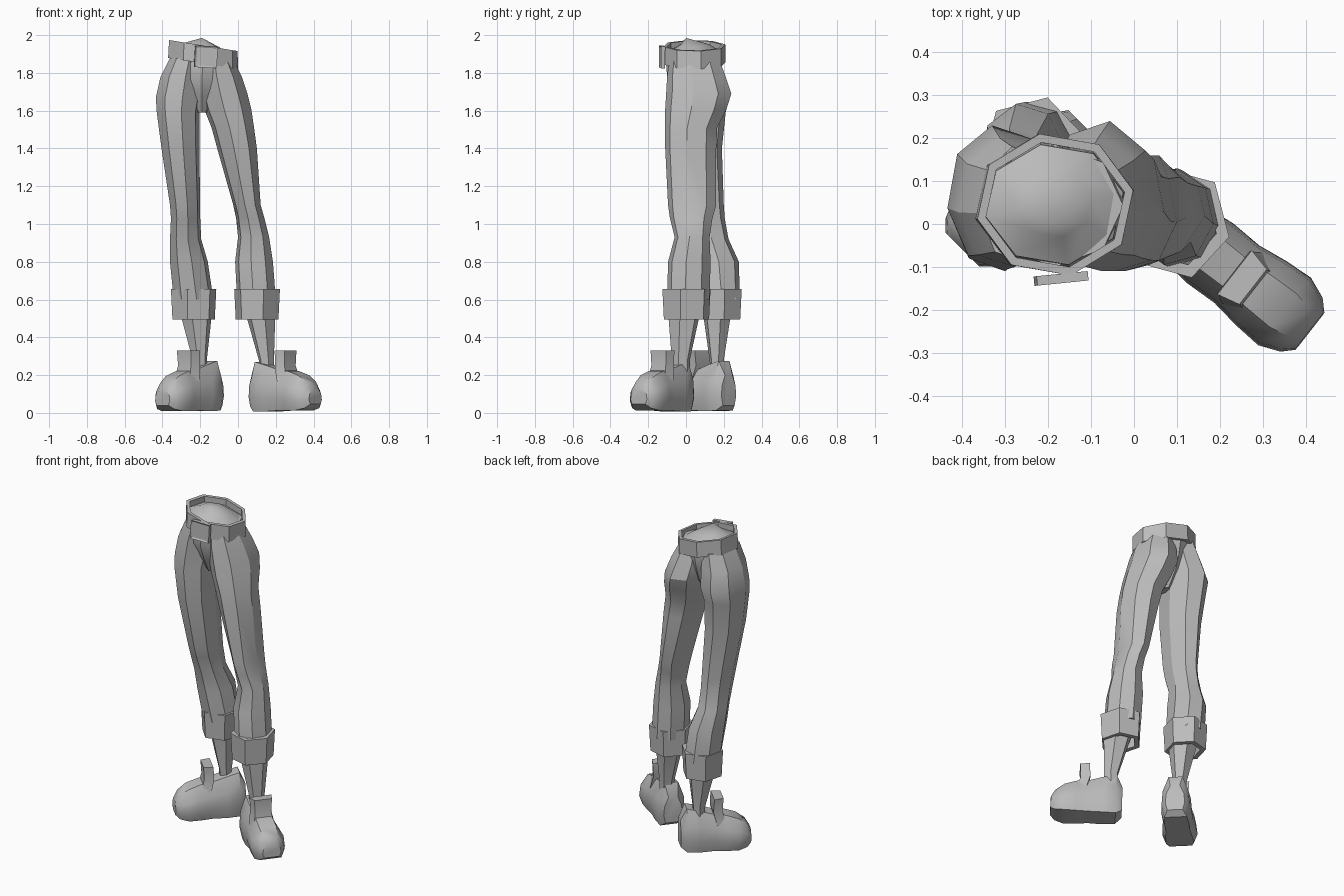
import bpy, bmesh
from math import cos, sin, pi, radians
from mathutils import Vector, Matrix

default = bpy.data.objects.get("Cube")
if default:
    bpy.data.objects.remove(default, do_unlink=True)

grey = bpy.data.materials.new("plain grey")
grey.use_nodes = True
grey.diffuse_color = (0.5, 0.5, 0.5, 1)
grey.node_tree.nodes["Principled BSDF"].inputs["Base Color"].default_value = grey.diffuse_color


def finish(name, bm, smooth_angle=30):
    """Turn a bmesh into a named, shaded object."""
    bmesh.ops.recalc_face_normals(bm, faces=bm.faces[:])
    mesh = bpy.data.meshes.new(name)
    bm.to_mesh(mesh)
    bm.free()
    mesh.materials.append(grey)
    obj = bpy.data.objects.new(name, mesh)
    bpy.context.collection.objects.link(obj)
    bpy.ops.object.select_all(action="DESELECT")
    obj.select_set(True)
    bpy.context.view_layer.objects.active = obj
    bpy.ops.object.shade_smooth_by_angle(angle=radians(smooth_angle))
    return obj


def ring(sides, section, turn=0.0):
    """Horizontal polygon that fills the section's bounds (z, x0, x1, y0, y1)."""
    z, x0, x1, y0, y1 = section
    angles = [turn + 2 * pi * i / sides for i in range(sides)]
    xs, ys = [cos(a) for a in angles], [sin(a) for a in angles]
    fit = lambda v, vs, lo, hi: lo + (hi - lo) * (v - min(vs)) / (max(vs) - min(vs))
    return [Vector((fit(x, xs, x0, x1), fit(y, ys, y0, y1), z)) for x, y in zip(xs, ys)]


def loft(bm, rings, caps=True, closed=False):
    """Skin a stack of equal-sized rings."""
    rows = [[bm.verts.new(p) for p in r] for r in rings]
    pairs = list(zip(rows, rows[1:]))
    if closed:
        pairs.append((rows[-1], rows[0]))
    for low, high in pairs:
        for i in range(len(low)):
            j = (i + 1) % len(low)
            bm.faces.new((low[i], low[j], high[j], high[i]))
    if caps and not closed:
        bm.faces.new(rows[0])
        bm.faces.new(rows[-1])
    return rows


def stack(name, sides, sections, turn=0.0, smooth_angle=30):
    bm = bmesh.new()
    loft(bm, [ring(sides, s, turn) for s in sections])
    return finish(name, bm, smooth_angle)


def grow(section, amount):
    z, x0, x1, y0, y1 = section
    return (z, x0 - amount, x1 + amount, y0 - amount, y1 + amount)


# Trouser legs, from waist to cuff
left_leg = [
    (1.86, -.2, -.02, -.09, .18), (1.78, -.21, .02, -.1, .21), (1.69, -.2, .05, -.105, .24),
    (1.61, -.18, .07, -.11, .215), (1.51, -.14, .085, -.11, .165), (1.4, -.11, .1, -.11, .16),
    (1.1, -.025, .12, -.095, .16), (1.03, -.01, .14, -.085, .14), (.93, 0, .165, -.06, .125),
    (.8, -.015, .185, -.095, .13), (.6, -.005, .2, -.1, .125)]
right_leg = [
    (1.88, -.36, -.18, -.09, .18), (1.78, -.41, -.18, -.1, .2), (1.67, -.435, -.19, -.105, .23),
    (1.59, -.43, -.205, -.11, .21), (1.4, -.405, -.205, -.1, .19), (1.1, -.36, -.2, -.05, .2),
    (1.03, -.355, -.2, -.03, .205), (.92, -.36, -.195, .015, .225), (.8, -.36, -.16, .03, .28),
    (.6, -.34, -.13, .06, .285)]
stack("left_trouser_leg", 8, left_leg, turn=-.15)
stack("right_trouser_leg", 8, right_leg, turn=.15)

# Pelvis joining the two legs
stack("pelvis", 8, [
    (1.59, -.215, -.165, -.02, .08), (1.68, -.28, -.1, -.065, .14),
    (1.77, -.36, -.02, -.1, .17), (1.86, -.365, -.01, -.105, .19),
    (1.9, -.345, -.025, -.1, .185)])

# Rolled cuffs and bare shins
for side, cuff, shin, turn in (
        ("left", (.655, -.02, .222, -.125, .13),
         [(.6, .02, .2, -.1, .09), (.28, .11, .19, -.075, .02), (.2, .11, .19, -.07, .02)], -.25),
        ("right", (.655, -.355, -.115, .05, .295),
         [(.6, -.325, -.13, .08, .25), (.28, -.24, -.165, .125, .2), (.2, -.24, -.165, .13, .2)], .25)):
    bottom = (.495,) + grow(cuff, -.008)[1:]
    inner = [grow(s, -.03) for s in (cuff, bottom)]
    bm = bmesh.new()
    loft(bm, [ring(6, s, turn) for s in (bottom, cuff, inner[0], inner[1])], closed=True)
    finish(side + "_cuff", bm)
    stack(side + "_shin", 6, shin, turn)


# Belt: a tilted octagonal band
def tilt(points):
    return [p + Vector((0, 0, -.16 * (p.x + .185))) for p in points]


low = (1.85, -.37, 0, -.12, .21)
high = (1.945, -.365, -.002, -.12, .21)
bm = bmesh.new()
loft(bm, [tilt(ring(8, s, .2)) for s in (low, high, grow(high, -.02), grow(low, -.02))], closed=True)
finish("belt", bm)

# Domed cap inside the belt
bm = bmesh.new()
rows = loft(bm, [tilt(ring(8, s, .2)) for s in (
    grow(low, -.02), (1.91, -.345, -.025, -.095, .185), (1.95, -.27, -.1, -.03, .12))], caps=False)
apex = bm.verts.new((-.19, .0, 1.985))
for a, b in zip(rows[-1], rows[-1][1:] + rows[-1][:1]):
    bm.faces.new((a, b, apex))
finish("waist_cap", bm, 40)

# Buckle with a recessed middle
bm = bmesh.new()
bmesh.ops.create_cube(bm, size=1, matrix=Matrix.Translation((-.17, -.127, 1.885))
                      @ Matrix.Rotation(.1, 4, "Z") @ Matrix.Rotation(.06, 4, "Y")
                      @ Matrix.Diagonal((.12, .022, .115, 1)))
bm.normal_update()
face = min(bm.faces, key=lambda f: f.normal.y)
bmesh.ops.inset_individual(bm, faces=[face], thickness=.014, depth=-.006)
finish("buckle", bm)


# Shoes: lofted heel to toe, with a raised tongue
def shoe_section(s, half, floor, top):
    shape = ((-.8, 0), (-1, .3), (-.92, .65), (-.5, 1), (.5, 1), (.92, .65), (1, .3), (.8, 0))
    return [Vector((s, half * a, floor + (top - floor) * h)) for a, h in shape]


def shoe(side, x, y, heading, lift):
    place = Matrix.Translation((x, y, 0)) @ Matrix.Rotation(radians(heading), 4, "Z") \
        @ Matrix.Rotation(-lift, 4, "Y")
    bm = bmesh.new()
    loft(bm, [shoe_section(*s) for s in (
        (-.2, .055, .04, .2), (-.165, .08, .012, .275), (-.09, .088, .01, .255),
        (-.01, .085, .012, .23), (.06, .095, .01, .22), (.13, .1, .01, .195),
        (.18, .08, .02, .16), (.205, .055, .04, .12))])
    bmesh.ops.transform(bm, matrix=place, verts=bm.verts[:])
    finish(side + "_shoe", bm, 35)
    bm = bmesh.new()
    loft(bm, [[Vector((s + d, half * w, z)) for d, w in ((-.025, -1), (.03, -.8), (.03, .8), (-.025, 1))]
              for s, half, z in ((.03, .075, .17), (.01, .06, .25), (.015, .065, .33))])
    bmesh.ops.transform(bm, matrix=place, verts=bm.verts[:])
    finish(side + "_shoe_tongue", bm)


shoe("left", .25, -.125, -38, .03)
shoe("right", -.255, .085, -135, 0)
